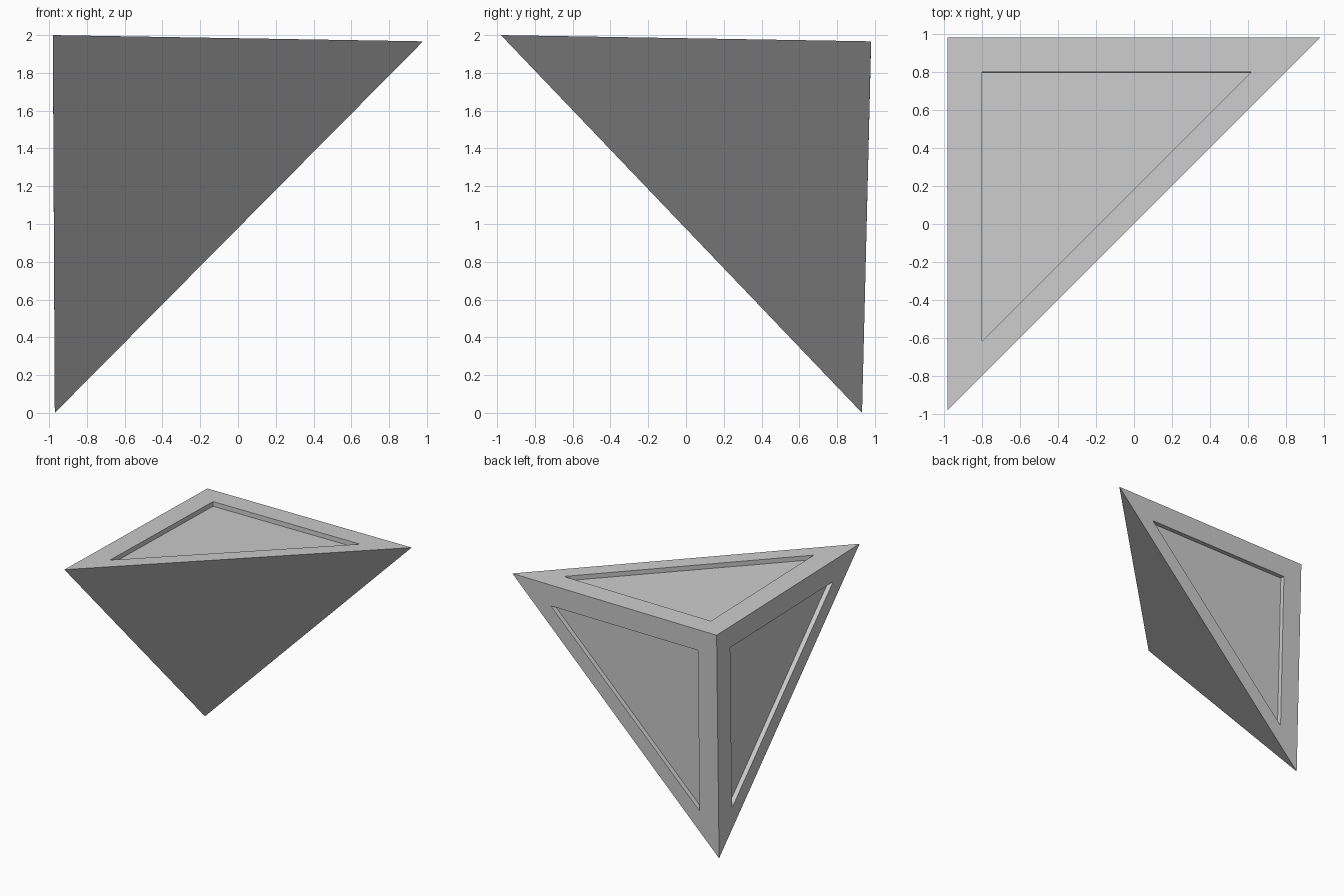
import bpy, bmesh
from mathutils import Vector

if "Cube" in bpy.data.objects:
    bpy.data.objects.remove(bpy.data.objects["Cube"])

# Slightly tilted right-angled corner piece: one corner and the three leg tips
corner = Vector((-0.98, 0.98, 1.955))
tip_front = Vector((-0.98, -0.98, 2.0))
tip_right = Vector((0.98, 0.98, 1.967))
tip_bottom = Vector((-0.97, 0.932, 0.0))

PANEL_SCALE = 0.72   # recessed panel relative to its face
PANEL_DEPTH = 0.04

bm = bmesh.new()
a, b, c, d = [bm.verts.new(p) for p in (corner, tip_front, tip_right, tip_bottom)]
leg_faces = [bm.faces.new(f) for f in ((a, b, c), (a, c, d), (a, d, b))]
bm.faces.new((b, d, c))   # plain sloping face
bmesh.ops.recalc_face_normals(bm, faces=bm.faces[:])

# Recessed triangular panel in each of the three leg faces
for face in leg_faces:
    normal = face.normal.copy()
    centre = face.calc_center_median()
    bmesh.ops.inset_individual(bm, faces=[face], thickness=0.0)
    for v in face.verts:
        v.co = centre + (v.co - centre) * PANEL_SCALE
    bmesh.ops.inset_individual(bm, faces=[face], thickness=0.0)
    for v in face.verts:
        v.co -= normal * PANEL_DEPTH

bm.normal_update()
mesh = bpy.data.meshes.new("corner_wedge")
bm.to_mesh(mesh)
bm.free()
obj = bpy.data.objects.new("corner_wedge", mesh)
bpy.context.collection.objects.link(obj)
